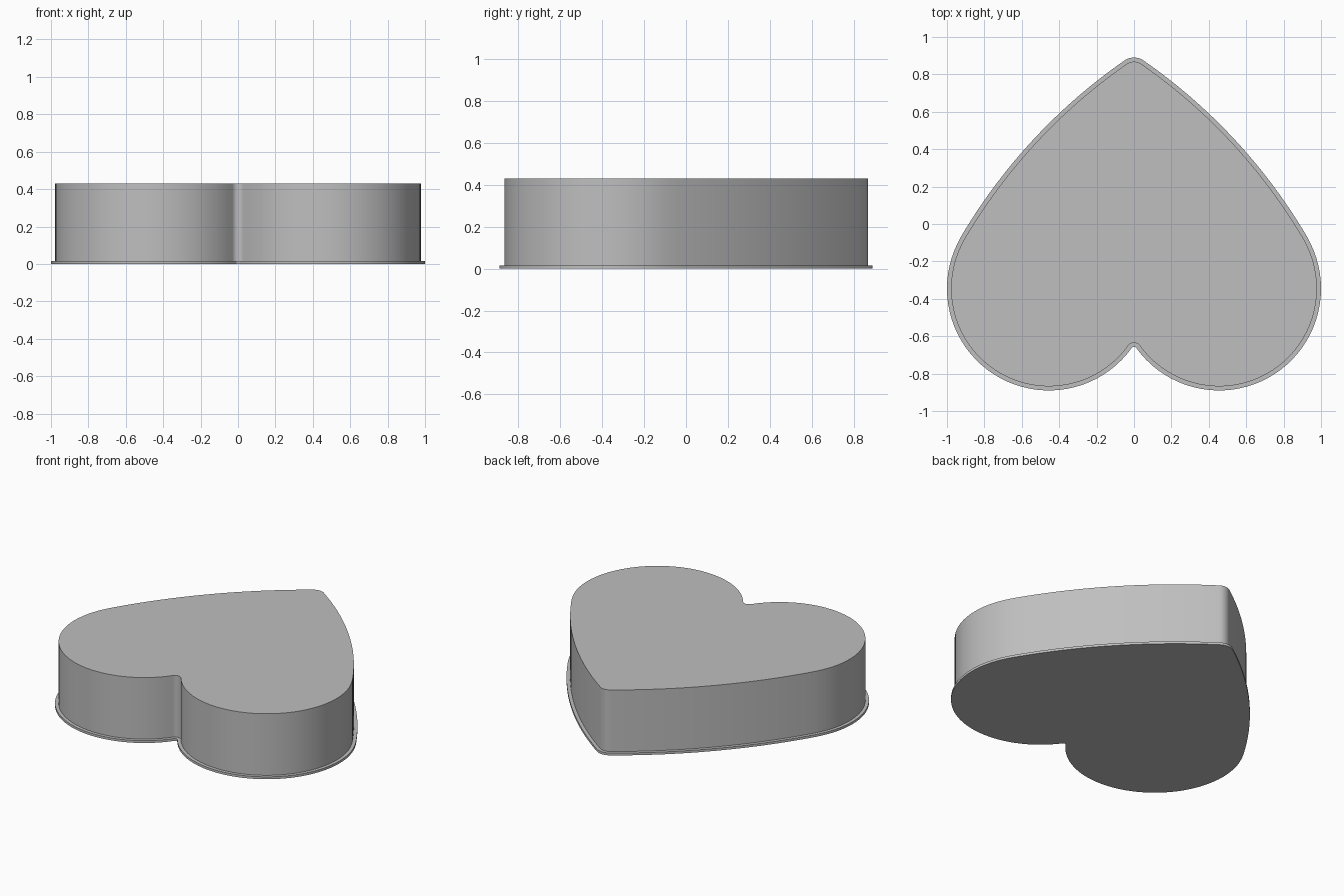
import bpy, bmesh
from math import atan2, cos, sin, pi, sqrt
from mathutils import Vector

if "Cube" in bpy.data.objects:
    bpy.data.objects.remove(bpy.data.objects["Cube"])

# Outline of the rim: tangent arcs for tip, flank, lobe and notch
LOBE, LOBE_R = Vector((0.455, -0.345)), 0.545
FLANK, FLANK_R = Vector((-1.66, -1.59)), 3.0
TIP_R, NOTCH_R = 0.09, 0.015
RIM_WIDTH, RIM_TOP, BODY_TOP = 0.022, 0.016, 0.43
TIP = Vector((0, FLANK.y + sqrt((FLANK_R - TIP_R) ** 2 - FLANK.x ** 2)))
NOTCH = Vector((0, LOBE.y - sqrt((LOBE_R + NOTCH_R) ** 2 - LOBE.x ** 2)))


def heading(a, b):
    return atan2(b.y - a.y, b.x - a.x)


def arc(centre, radius, start, end, steps):
    angles = (start + (end - start) * i / steps for i in range(steps + 1))
    return [centre + radius * Vector((cos(a), sin(a))) for a in angles]


def heart(inset):
    """Closed heart outline, moved inward by the inset."""
    tip_a = heading(FLANK, TIP)
    flank_a = heading(FLANK, LOBE)
    lobe_a = heading(LOBE, NOTCH)
    notch_a = heading(NOTCH, LOBE)
    half = arc(TIP, TIP_R - inset, pi / 2, tip_a, 6)
    half += arc(FLANK, FLANK_R - inset, tip_a, flank_a, 24)[1:]
    half += arc(LOBE, LOBE_R - inset, flank_a, lobe_a, 40)[1:]
    half += arc(NOTCH, NOTCH_R + inset, notch_a, pi / 2, 6)[1:]
    mirrored = [Vector((-p.x, p.y)) for p in half[-2:0:-1]]
    return half + mirrored


# Heart-shaped block with a thin projecting rim at its foot
bm = bmesh.new()
levels = [(0, 0), (0, RIM_TOP), (RIM_WIDTH, RIM_TOP), (RIM_WIDTH, BODY_TOP)]
loops = [[bm.verts.new((p.x, p.y, z)) for p in heart(inset)] for inset, z in levels]
for low, high in zip(loops, loops[1:]):
    for i in range(len(low)):
        bm.faces.new((low[i - 1], low[i], high[i], high[i - 1]))
bm.faces.new(loops[0])
bm.faces.new(loops[-1])
bmesh.ops.recalc_face_normals(bm, faces=bm.faces)
mesh = bpy.data.meshes.new("heart_block")
bm.to_mesh(mesh)
bm.free()
block = bpy.data.objects.new("heart_block", mesh)
bpy.context.collection.objects.link(block)

# Plain grey
grey = bpy.data.materials.new("plain_grey")
grey.use_nodes = True
colour = (0.52, 0.52, 0.52, 1)
grey.diffuse_color = colour
grey.node_tree.nodes["Principled BSDF"].inputs["Base Color"].default_value = colour
mesh.materials.append(grey)

# Smooth walls, crisp edges
bpy.ops.object.select_all(action="DESELECT")
block.select_set(True)
bpy.context.view_layer.objects.active = block
bpy.ops.object.shade_smooth_by_angle(angle=pi / 6)
